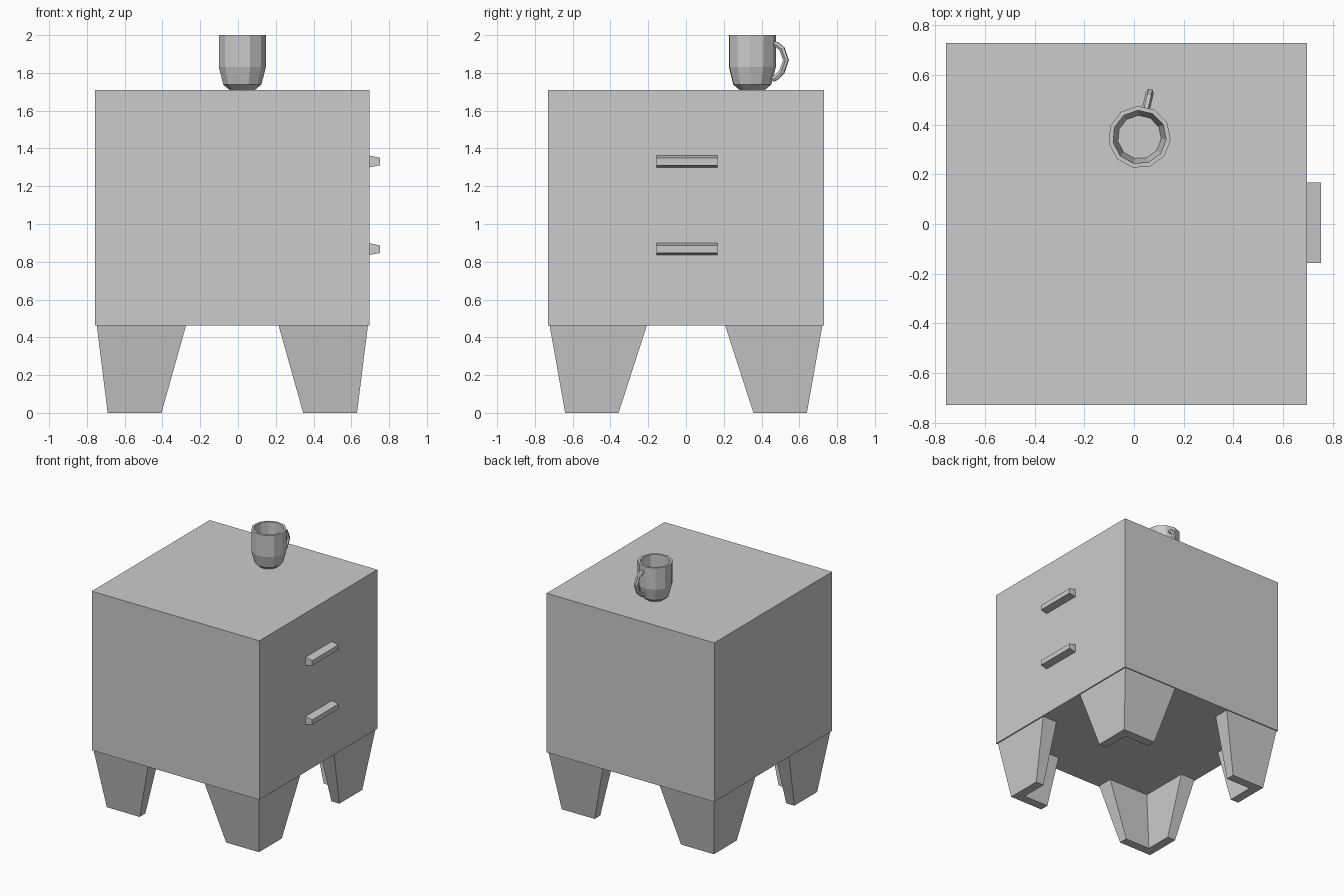
import bpy, bmesh
from math import sin, cos, pi, radians
from mathutils import Vector

if "Cube" in bpy.data.objects:
    bpy.data.objects.remove(bpy.data.objects["Cube"])


def loft(name, rings):
    """Skin matching rings of points and cap both ends."""
    bm = bmesh.new()
    vs = [[bm.verts.new(p) for p in ring] for ring in rings]
    n = len(vs[0])
    for a, b in zip(vs, vs[1:]):
        for i in range(n):
            j = (i + 1) % n
            bm.faces.new((a[i], a[j], b[j], b[i]))
    bm.faces.new(vs[0][::-1])
    bm.faces.new(vs[-1])
    bmesh.ops.recalc_face_normals(bm, faces=bm.faces)
    me = bpy.data.meshes.new(name)
    bm.to_mesh(me)
    bm.free()
    ob = bpy.data.objects.new(name, me)
    bpy.context.collection.objects.link(ob)
    return ob


CX = -0.03  # cabinet centre in x

# Cabinet box
def rect(hx, hy, z):
    return [(CX + sx * hx, sy * hy, z) for sx, sy in ((-1, -1), (1, -1), (1, 1), (-1, 1))]

loft("cabinet_body", [rect(0.727, 0.73, 0.463), rect(0.727, 0.73, 1.71)])

# Tapered L-shaped corner legs, mirrored to the four corners
def leg_ring(sx, sy, ox, oy, ix, iy, t, z):
    pts = [(ox, oy), (ix, oy), (ix, oy - t), (ox - t, oy - t), (ox - t, iy), (ox, iy)]
    return [(CX + sx * x, sy * y, z) for x, y in pts]

for sx, side in ((-1, "left"), (1, "right")):
    for sy, end in ((-1, "front"), (1, "back")):
        loft(f"{end}_{side}_leg", [
            leg_ring(sx, sy, 0.66, 0.64, 0.375, 0.357, 0.07, 0.0),
            leg_ring(sx, sy, 0.718, 0.722, 0.245, 0.207, 0.125, 0.463)])

# Drawer pulls
for z, label in ((1.332, "upper"), (0.868, "lower")):
    section = [(0.69, -0.033), (0.753, -0.021), (0.753, 0.018), (0.69, 0.032)]
    loft(f"{label}_drawer_pull",
         [[(x, y, z + dz) for x, dz in section] for y in (-0.157, 0.167)])

# Faceted mug: outer wall, rim, inner wall, floor
MUG = Vector((0.022, 0.35, 0))
AIM = radians(77)
profile = [(0.068, 1.71), (0.102, 1.738), (0.126, 1.83), (0.126, 2.0),
           (0.108, 2.0), (0.106, 1.835), (0.088, 1.745)]
loft("mug", [[MUG + Vector((r * cos(AIM + (i + 0.5) * 2 * pi / 11),
                            r * sin(AIM + (i + 0.5) * 2 * pi / 11), z))
              for i in range(11)] for r, z in profile])

# Mug handle: six-sided tube swept along an arc
out = Vector((cos(AIM), sin(AIM), 0))
across = Vector((-sin(AIM), cos(AIM), 0))
path = [MUG + out * r + Vector((0, 0, z)) for r, z in
        ((0.112, 1.953), (0.132, 1.951), (0.162, 1.928), (0.184, 1.868),
         (0.162, 1.806), (0.132, 1.775), (0.112, 1.766))]
rings = []
for i, p in enumerate(path):
    tangent = (path[min(i + 1, len(path) - 1)] - path[max(i - 1, 0)]).normalized()
    normal = tangent.cross(across)
    rings.append([p + 0.016 * (across * cos(k * pi / 3) + normal * sin(k * pi / 3))
                  for k in range(6)])
loft("mug_handle", rings)
